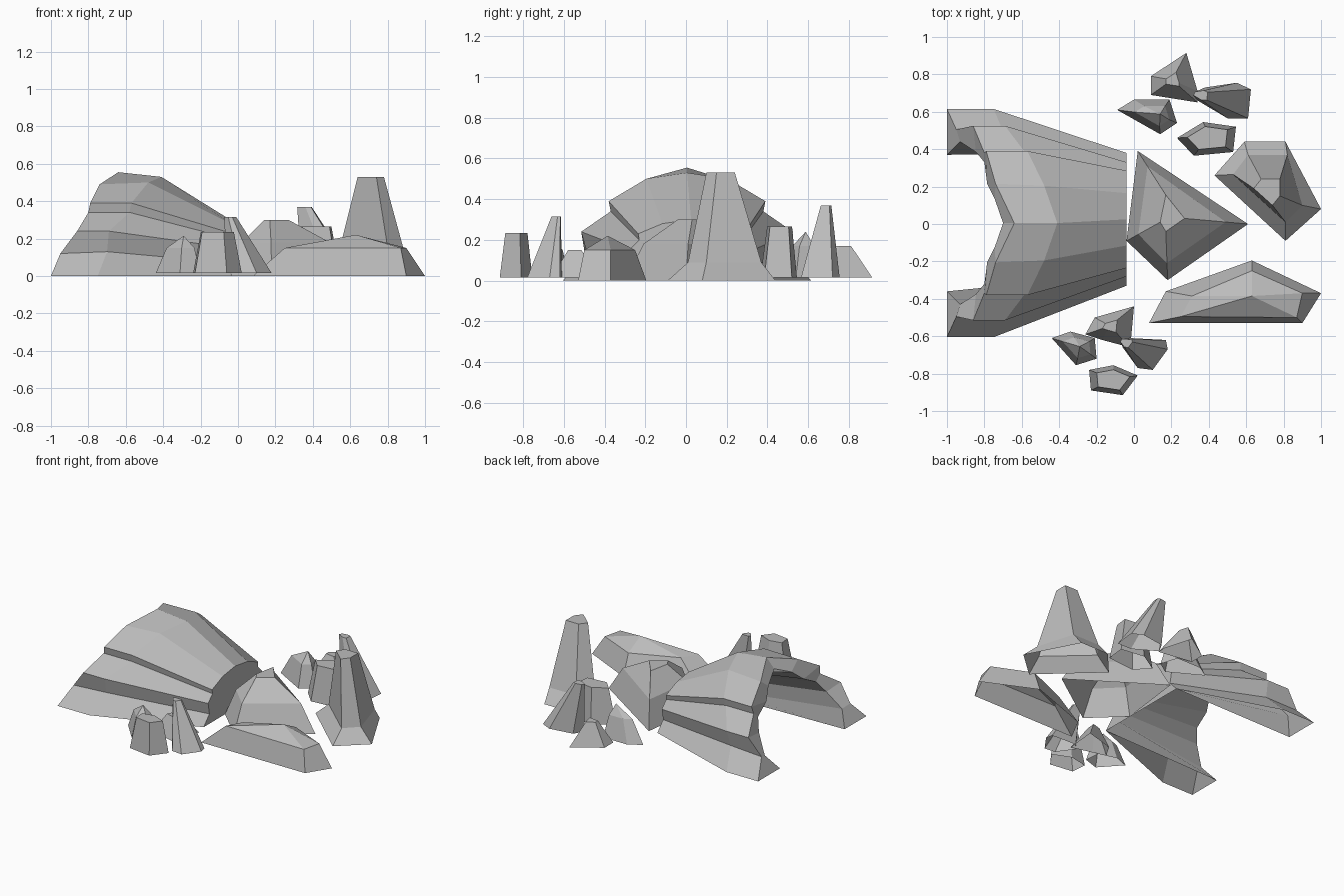
import bpy
import bmesh
from mathutils import Vector

default_cube = bpy.data.objects.get("Cube")
if default_cube:
    bpy.data.objects.remove(default_cube, do_unlink=True)

# Single stone colour
stone = bpy.data.materials.new("grey stone")
stone.use_nodes = True
colour = (0.5, 0.5, 0.5, 1)
stone.diffuse_color = colour
stone.node_tree.nodes["Principled BSDF"].inputs["Base Color"].default_value = colour


def finish(name, mesh_builder):
    """Turn a bmesh into a flat-shaded stone object."""
    bmesh.ops.recalc_face_normals(mesh_builder, faces=mesh_builder.faces)
    mesh = bpy.data.meshes.new(name)
    mesh_builder.to_mesh(mesh)
    mesh_builder.free()
    mesh.materials.append(stone)
    rock_object = bpy.data.objects.new(name, mesh)
    bpy.context.scene.collection.objects.link(rock_object)


def bridge(mesh_builder, lower, upper, closed):
    """Join two rings of vertices with quads."""
    count = len(lower)
    for index in range(count if closed else count - 1):
        following = (index + 1) % count
        mesh_builder.faces.new((lower[index], lower[following],
                                upper[following], upper[index]))


def stacked_rock(name, rings, peak=None):
    """Loft rings from an open underside, ending flat or in a peak."""
    mesh_builder = bmesh.new()
    loops = [[mesh_builder.verts.new(point) for point in ring] for ring in rings]
    for lower, upper in zip(loops, loops[1:]):
        bridge(mesh_builder, lower, upper, closed=True)
    if peak:
        tip = mesh_builder.verts.new(peak)
        for first, second in zip(loops[-1], loops[-1][1:] + loops[-1][:1]):
            mesh_builder.faces.new((first, second, tip))
    else:
        mesh_builder.faces.new(loops[-1])
    finish(name, mesh_builder)


def at_height(outline, height):
    return [Vector((x, y, height)) for x, y in outline]


def crystal(name, outline, crown, taper, peak=None, ground=0.015):
    """Leaning crystal whose crown is a shrunken copy of its base outline."""
    base = at_height(outline, ground)
    centre = sum(base, Vector()) / len(base)
    top = [Vector(crown) + (point - centre) * taper for point in base]
    stacked_rock(name, [base, top], peak)


def mirrored_arch(half, shift):
    """Complete a half arch, listed from the ground to the crown."""
    left = [Vector((x, y + shift, z)) for x, y, z in half]
    right = [Vector((x, shift - y, z)) for x, y, z in half[:-1]]
    return left + right[::-1]


# Cave: ledged arches from the mouth lip, over the shell, to the rear end
mouth_lip = [(-1, .365, 0), (-.93, .435, .1), (-.845, .38, .22), (-.8, .325, .3),
             (-.785, .21, .36), (-.745, .13, .43), (-.7, 0, .49)]
mouth_ridge = [(-1, .61, 0), (-.95, .5, .12), (-.86, .52, .24), (-.8, .375, .34),
               (-.79, .385, .39), (-.74, .21, .49), (-.64, 0, .555)]
shell_middle = [(-.75, .61, 0), (-.7, .49, .13), (-.69, .52, .24), (-.58, .375, .34),
                (-.57, .385, .39), (-.48, .2, .5), (-.41, 0, .53)]
rear_end = [(-.04, .355, 0), (-.04, .29, .07), (-.04, .305, .15), (-.04, .255, .2),
            (-.04, .26, .23), (-.04, .14, .28), (-.04, 0, .3)]
cave = bmesh.new()
arches = [[cave.verts.new(point) for point in mirrored_arch(half, shift)]
          for half, shift in ((mouth_lip, .005), (mouth_ridge, .005),
                              (shell_middle, .005), (rear_end, .025))]
for current, following in zip(arches, arches[1:] + arches[:1]):
    bridge(cave, current, following, closed=False)
finish("cave_shell", cave)

# Flat wall closing the rear of the cave
rear_wall = bmesh.new()
rear_wall.faces.new([rear_wall.verts.new(point) for point in mirrored_arch(rear_end, .025)])
finish("cave_rear_wall", rear_wall)

# Boulder standing behind the rear wall
boulder_base = at_height([(.02, .39), (.61, 0), (.18, -.3), (-.04, -.09)], 0)
boulder_top = at_height([(.17, .155), (.27, .03), (.17, -.04), (.14, .01)], .3)
boulder_waist = [low.lerp(high, .35) for low, high in zip(boulder_base, boulder_top)]
for point in boulder_waist:
    point.z = .18
stacked_rock("central_boulder", [boulder_base, boulder_waist, boulder_top])

# Long low slab
slab_base = [(.08, -.53), (.9, -.53), (1, -.37), (.63, -.195), (.17, -.36)]
slab_shoulder = [(.25, -.495), (.87, -.5), (.9, -.37), (.63, -.25), (.31, -.385)]
stacked_rock("long_slab", [at_height(slab_base, 0), at_height(slab_shoulder, .15)],
             peak=(.63, -.385, .22))

# Tall pillar on a low wide foot
pillar_base = [(.43, .26), (.59, .44), (.81, .44), (1, .08), (.81, -.09)]
pillar_foot = [(.53, .265), (.61, .37), (.82, .37), (.9, .1), (.81, .01)]
pillar_top = [(.64, .19), (.68, .24), (.78, .24), (.78, .15), (.74, .1)]
stacked_rock("tall_pillar", [at_height(pillar_base, 0), at_height(pillar_foot, .09),
                             at_height(pillar_top, .53)])

# Crystal cluster at the back
crystal("back_low_crystal",
        [(.09, .79), (.28, .915), (.34, .71), (.34, .65), (.09, .69)], (.21, .765, .17), .28)
crystal("back_leaning_crystal",
        [(.34, .66), (.38, .73), (.55, .755), (.625, .72), (.61, .565), (.5, .565)],
        (.36, .69, .37), .27)
crystal("back_pointed_crystal",
        [(-.09, .61), (0, .665), (.19, .665), (.23, .54), (.14, .48)],
        (.11, .588, .17), .58, peak=(.14, .588, .24))
crystal("back_blunt_crystal",
        [(.23, .46), (.37, .545), (.545, .52), (.53, .385), (.32, .365)], (.4, .46, .265), .68)

# Crystal cluster at the front
crystal("front_low_crystal",
        [(-.26, -.59), (-.21, -.5), (0, -.44), (-.02, -.66), (-.17, -.62)],
        (-.13, -.55, .15), .3)
crystal("front_leaning_crystal",
        [(-.06, -.66), (-.02, -.61), (.17, -.62), (.18, -.67), (.1, -.78), (.02, -.77)],
        (-.04, -.635, .315), .27)
crystal("front_pointed_crystal",
        [(-.44, -.61), (-.34, -.575), (-.21, -.61), (-.2, -.72), (-.31, -.755)],
        (-.295, -.655, .15), .62, peak=(-.29, -.655, .215))
crystal("front_blunt_crystal",
        [(-.24, -.78), (-.11, -.755), (.02, -.81), (-.06, -.915), (-.23, -.89)],
        (-.12, -.83, .235), .68)
